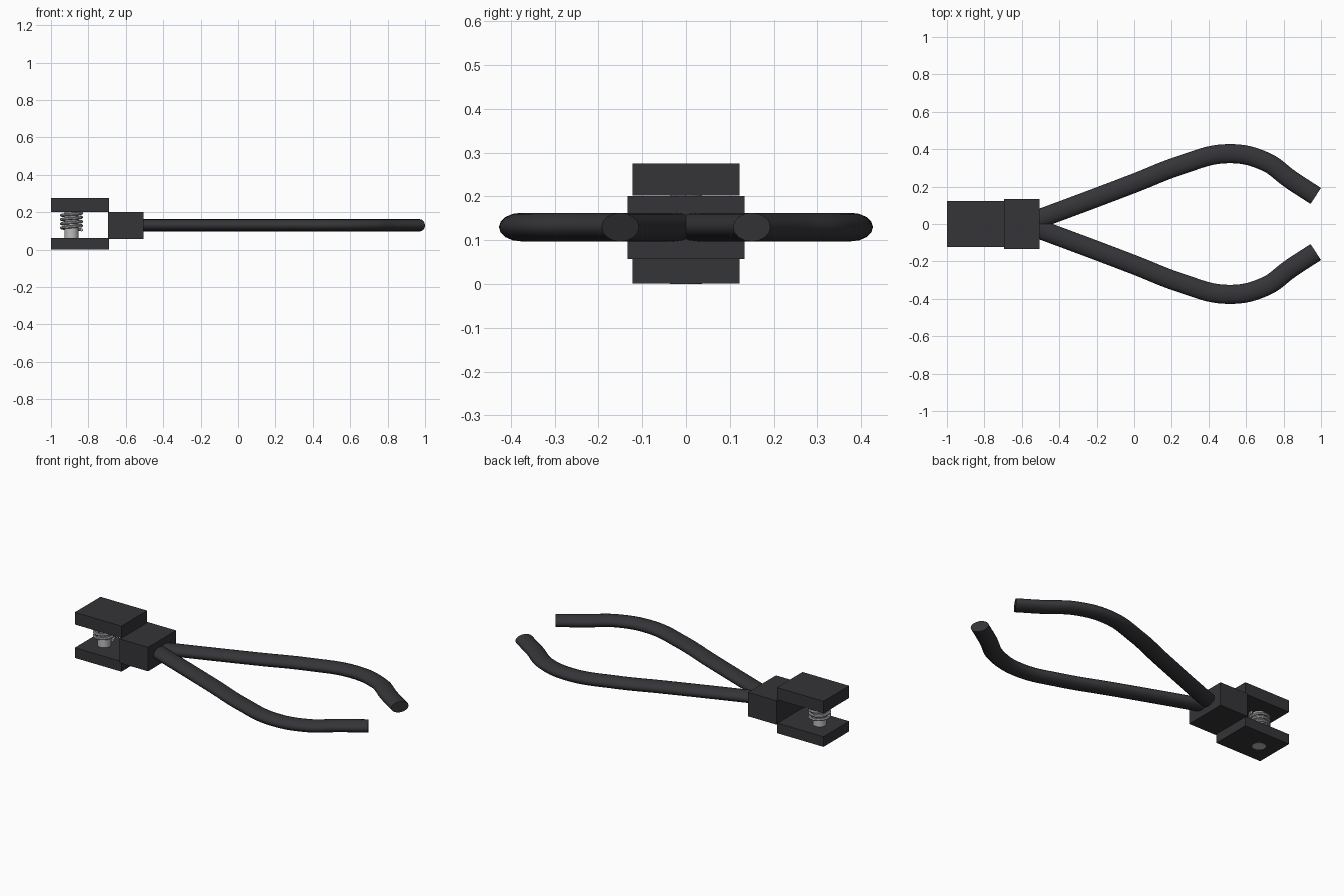
import bpy, math
from mathutils import Vector

if "Cube" in bpy.data.objects:
    bpy.data.objects.remove(bpy.data.objects["Cube"])


def material(name, rgb):
    m = bpy.data.materials.new(name)
    m.diffuse_color = (*rgb, 1)
    m.use_nodes = True
    m.node_tree.nodes["Principled BSDF"].inputs["Base Color"].default_value = m.diffuse_color
    return m


DARK = material("dark_metal", (0.035, 0.035, 0.04))
STEEL = material("bright_steel", (0.5, 0.5, 0.5))


def box(name, lo, hi):
    lo, hi = Vector(lo), Vector(hi)
    bpy.ops.mesh.primitive_cube_add(size=1, location=(lo + hi) / 2)
    ob = bpy.context.object
    ob.name = name
    ob.scale = hi - lo
    bpy.ops.object.transform_apply(location=False, rotation=False, scale=True)
    ob.data.materials.append(DARK)


def tube(name, points, radius, mat, location=(0, 0, 0), z_scale=1, kind='BEZIER', steps=10):
    """Sweep a round section along a path and turn it into a mesh."""
    cu = bpy.data.curves.new(name, 'CURVE')
    cu.dimensions = '3D'
    cu.bevel_depth = radius
    cu.bevel_resolution = 6 if kind == 'BEZIER' else 2
    cu.resolution_u = steps
    cu.use_fill_caps = True
    sp = cu.splines.new(kind)
    if kind == 'BEZIER':
        sp.bezier_points.add(len(points) - 1)
        for bp, p in zip(sp.bezier_points, points):
            bp.co = p
            bp.handle_left_type = bp.handle_right_type = 'AUTO'
    else:
        sp.points.add(len(points) - 1)
        for pt, p in zip(sp.points, points):
            pt.co = (*p, 1)
    ob = bpy.data.objects.new(name, cu)
    bpy.context.collection.objects.link(ob)
    ob.location = location
    ob.scale = (1, 1, z_scale)
    bpy.ops.object.select_all(action='DESELECT')
    ob.select_set(True)
    bpy.context.view_layer.objects.active = ob
    bpy.ops.object.convert(target='MESH')
    ob = bpy.context.object
    ob.data.materials.clear()
    ob.data.materials.append(mat)
    bpy.ops.object.shade_smooth_by_angle(angle=math.radians(40))


# Jaws and the block joining them
box("upper_jaw", (-1, -0.122, 0.202), (-0.69, 0.122, 0.275))
box("lower_jaw", (-1, -0.122, 0.001), (-0.69, 0.122, 0.062))
box("pivot_block", (-0.695, -0.133, 0.057), (-0.505, 0.133, 0.201))

# Bowed handles with a flattened oval section, mirrored across y
path = [(-0.56, 0.008), (-0.2, 0.142), (0.0, 0.218), (0.25, 0.315),
        (0.5, 0.376), (0.7, 0.335), (0.84, 0.236), (0.972, 0.15)]
for side, s in (("left", 1), ("right", -1)):
    tube(f"{side}_handle", [(x, s * y, 0) for x, y in path], 0.051, DARK,
         (0, 0, 0.13), z_scale=0.64)

# Punch pin between the jaws, reaching through the lower jaw
bpy.ops.mesh.primitive_cylinder_add(vertices=32, radius=0.037, depth=0.22,
                                    location=(-0.89, 0, 0.11))
pin = bpy.context.object
pin.name = "punch_pin"
pin.data.materials.append(STEEL)
bpy.ops.object.shade_smooth_by_angle(angle=math.radians(40))

# Coil spring around the pin
turns, n = 4, 24
coil = []
for i in range(turns * n + 1):
    a = 2 * math.pi * i / n
    coil.append((0.054 * math.cos(a), 0.054 * math.sin(a), 0.105 + 0.09 * i / (turns * n)))
tube("return_spring", coil, 0.008, STEEL, (-0.89, 0, 0), kind='POLY')
